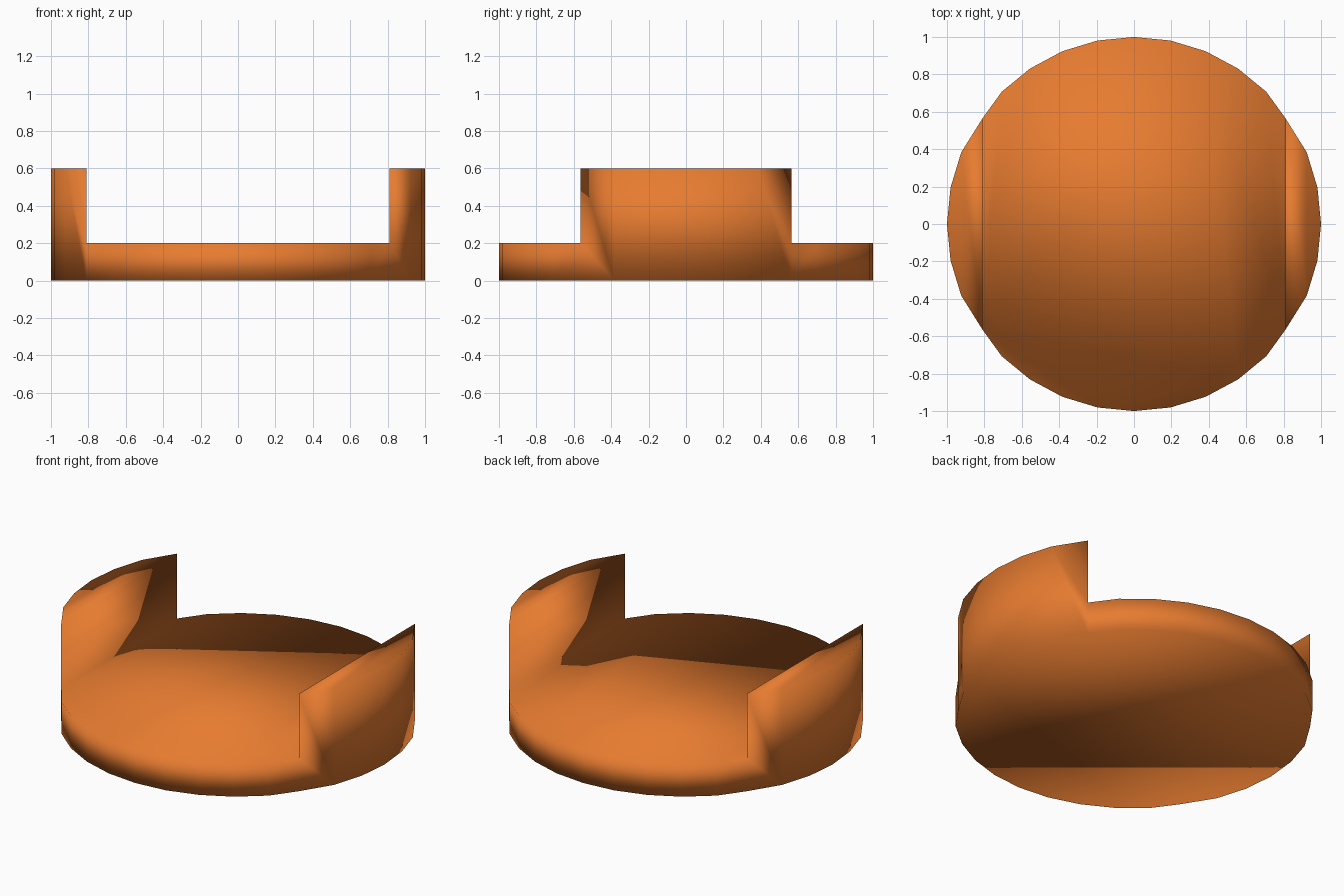
import bpy, bmesh
from math import sin, cos, pi

if "Cube" in bpy.data.objects:
    bpy.data.objects.remove(bpy.data.objects["Cube"])

N, FLOOR, TALL = 32, 0.2, 0.6
CUT = 3  # index of the corner where each raised side begins

# 32-sided outline; the four cut corners sit slightly inside the circle
pts = []
for i in range(N):
    a = 2 * pi * i / N
    x, y = cos(a), sin(a)
    if i in (CUT, 16 - CUT, 16 + CUT, N - CUT):
        x, y = (0.81 if x > 0 else -0.81), (0.565 if y > 0 else -0.565)
    pts.append((x, y))


def side_distance(i):
    # steps from the middle of the nearer raised side
    j = i % 16
    return min(j, 16 - j)


bm = bmesh.new()
bottom = [bm.verts.new((x, y, 0)) for x, y in pts]
low = {i: bm.verts.new((*pts[i], FLOOR)) for i in range(N) if side_distance(i) >= CUT}
high = {i: bm.verts.new((*pts[i], TALL)) for i in range(N) if side_distance(i) <= CUT}

# base underside and floor of the tray
bm.faces.new(bottom[::-1])
bm.faces.new([low[i] for i in sorted(low)])

# raised segments at left and right: flat cap and straight inner wall
for mid in (0, 16):
    bm.faces.new([high[(mid + k) % N] for k in range(-CUT, CUT + 1)])
    a, b = (mid - CUT) % N, (mid + CUT) % N
    bm.faces.new([low[a], high[a], high[b], low[b]])

# outer wall; end panels of the raised sides share the floor corner
for i in range(N):
    j = (i + 1) % N
    raised = i in high and j in high
    ring = [bottom[i], bottom[j]]
    if raised:
        ring += [low[j]] if j in low else []
        ring += [high[j], high[i]]
        ring += [low[i]] if i in low else []
    else:
        ring += [low[j], low[i]]
    bm.faces.new(ring)

bmesh.ops.recalc_face_normals(bm, faces=bm.faces)
for f in bm.faces:
    f.smooth = True

mesh = bpy.data.meshes.new("round_tray")
bm.to_mesh(mesh)
bm.free()
obj = bpy.data.objects.new("round_tray", mesh)
bpy.context.collection.objects.link(obj)

mat = bpy.data.materials.new("orange")
mat.diffuse_color = (0.8, 0.2, 0.03, 1)
mat.use_nodes = True
mat.node_tree.nodes["Principled BSDF"].inputs["Base Color"].default_value = mat.diffuse_color
mesh.materials.append(mat)
